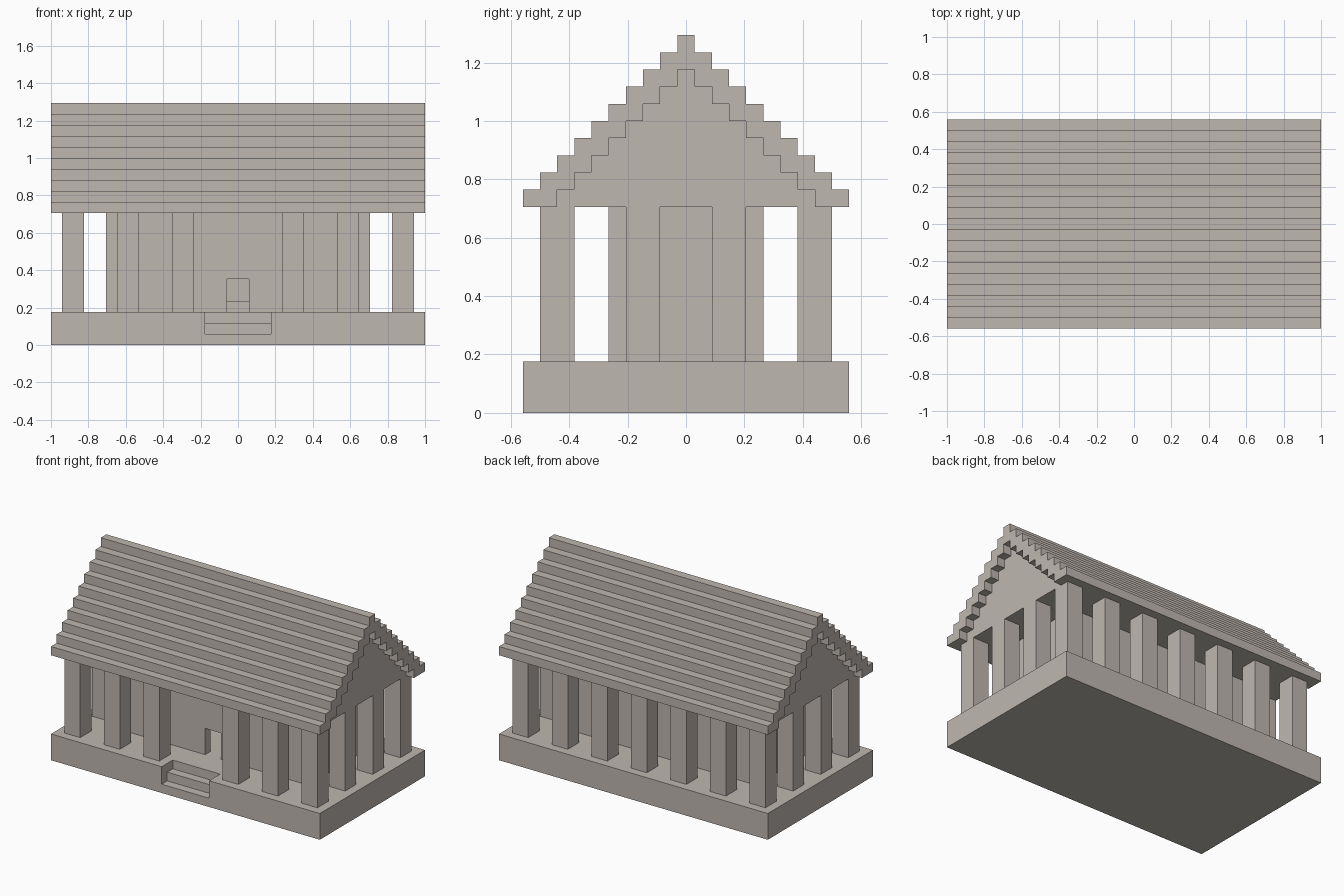
import bpy
import bmesh
from mathutils import Vector

if "Cube" in bpy.data.objects:
    bpy.data.objects.remove(bpy.data.objects["Cube"], do_unlink=True)

U = 1 / 17  # one block; all sizes below are in blocks

stone = bpy.data.materials.new("warm_grey_stone")
stone.use_nodes = True
COLOUR = (0.52, 0.475, 0.44, 1)
stone.diffuse_color = COLOUR
stone.node_tree.nodes["Principled BSDF"].inputs["Base Color"].default_value = COLOUR


def finish(name, bm):
    bmesh.ops.recalc_face_normals(bm, faces=bm.faces)
    mesh = bpy.data.meshes.new(name)
    bm.to_mesh(mesh)
    bm.free()
    mesh.materials.append(stone)
    obj = bpy.data.objects.new(name, mesh)
    bpy.context.collection.objects.link(obj)
    return obj


def box(name, x0, x1, y0, y1, z0, z1):
    bm = bmesh.new()
    bmesh.ops.create_cube(bm, size=1)
    for v in bm.verts:
        v.co = Vector((x1 if v.co.x > 0 else x0,
                       y1 if v.co.y > 0 else y0,
                       z1 if v.co.z > 0 else z0)) * U
    return finish(name, bm)


def extrude_x(name, profile, half):
    """Extrude a y-z profile symmetrically along x."""
    bm = bmesh.new()
    face = bm.faces.new([bm.verts.new((-half * U, y * U, z * U)) for y, z in profile])
    result = bmesh.ops.extrude_face_region(bm, geom=[face])
    verts = [v for v in result["geom"] if isinstance(v, bmesh.types.BMVert)]
    bmesh.ops.translate(bm, verts=verts, vec=(2 * half * U, 0, 0))
    return finish(name, bm)


def cut(target, cutter):
    mod = target.modifiers.new(cutter.name, 'BOOLEAN')
    mod.operation = 'DIFFERENCE'
    mod.solver = 'EXACT'
    mod.object = cutter
    cutter.hide_render = True
    cutter.hide_set(True)


def stair_outline(half, z, count):
    """Stepped gable line from the right foot over the ridge to the left foot."""
    right = []
    for i in range(count):
        right += [(half - i, z + i), (half - i, z + i + 1)]
    return right + [(-y, h) for y, h in reversed(right)]


# Platform with two steps recessed in its front edge
platform = box("platform", -17, 17, -9.5, 9.5, 0, 3)
stairwell = extrude_x("stairwell_cutter",
                      [(-11, 1), (-8.5, 1), (-8.5, 2), (-7.5, 2), (-7.5, 4), (-11, 4)], 3)
cut(platform, stairwell)

# Hollow inner chamber with a doorway
chamber = box("chamber_walls", -12, 12, -4.5, 4.5, 3, 12)
cut(chamber, box("room_cutter", -11, 11, -3.5, 3.5, 2, 13))
cut(chamber, box("doorway_cutter", -1, 1, -6, -3, 2, 6))
box("chamber_ledge", -11, 11, 2.5, 3.5, 3, 4)

# Columns around all four sides; the front leaves the entrance open
spots = []
for x in range(-15, 16, 5):
    spots.append((x, 7.5))
    if x:
        spots.append((x, -7.5))
    if abs(x) == 15:
        spots += [(x, -2.5), (x, 2.5)]
for i, (x, y) in enumerate(spots):
    box(f"column_{i + 1}", x - 1, x + 1, y - 1, y + 1, 3, 12)

# Solid gable block under a stepped roof shell
inner = stair_outline(7.5, 12, 8)
extrude_x("gable_block", inner, 16)
extrude_x("stepped_roof", stair_outline(9.5, 12, 10) + inner[::-1], 17)
